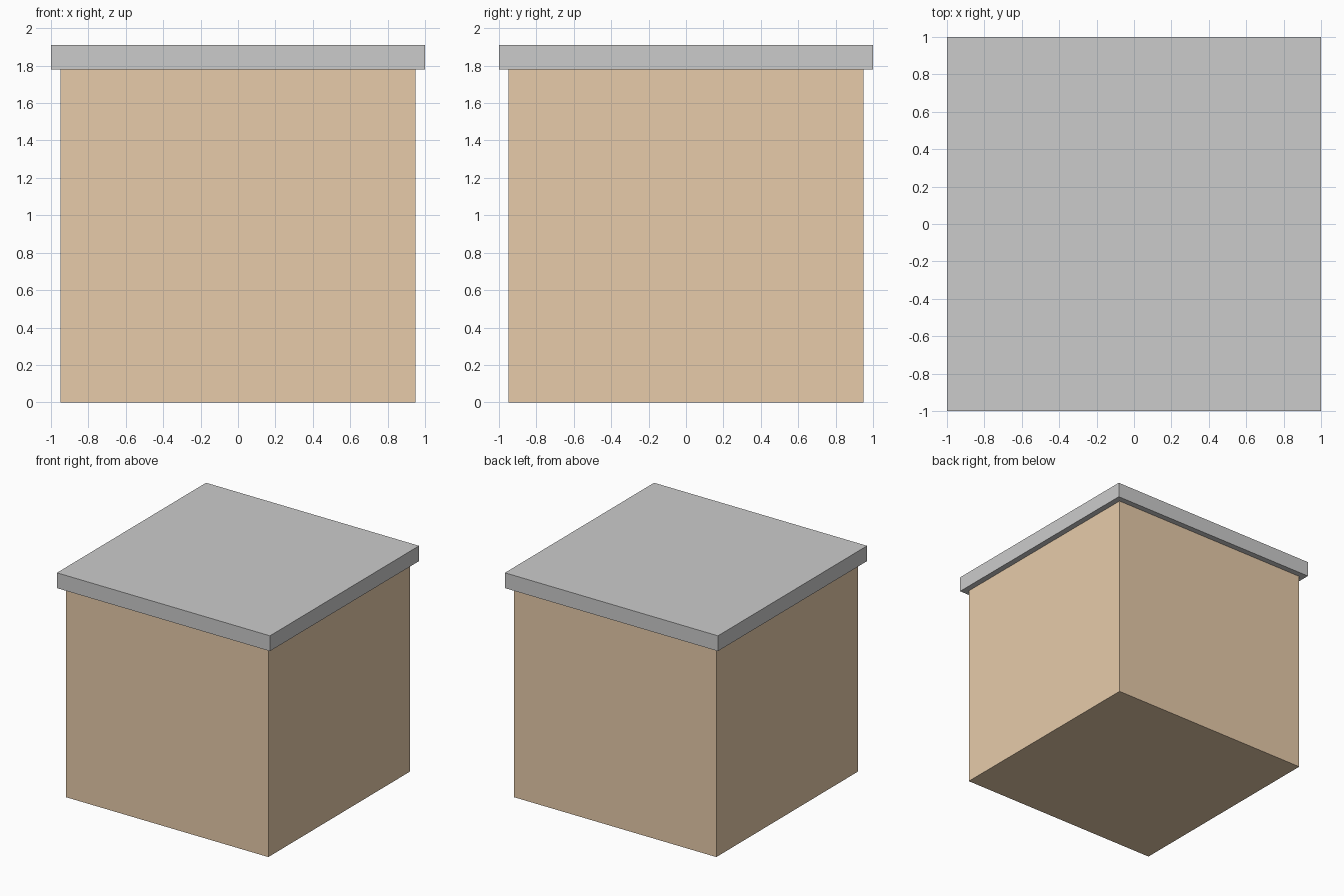
import bpy

if "Cube" in bpy.data.objects:
    bpy.data.objects.remove(bpy.data.objects["Cube"])

BODY_HALF, LID_HALF = 0.95, 1.0
LID_BOTTOM, LID_TOP = 1.78, 1.91


def box(name, half, z0, z1):
    """Square box spanning z0..z1, centred on the z axis."""
    bpy.ops.mesh.primitive_cube_add(size=1, location=(0, 0, (z0 + z1) / 2))
    obj = bpy.context.object
    obj.name = name
    obj.scale = (2 * half, 2 * half, z1 - z0)
    bpy.ops.object.transform_apply(location=False, rotation=False, scale=True)
    return obj


# Tan body
body = box("box_body", BODY_HALF, 0, LID_BOTTOM)
tan = bpy.data.materials.new("tan")
tan.diffuse_color = (0.8, 0.6, 0.4, 1)
tan.use_nodes = True
tan.node_tree.nodes["Principled BSDF"].inputs["Base Color"].default_value = tan.diffuse_color
body.data.materials.append(tan)

# Overhanging grey lid
box("lid", LID_HALF, LID_BOTTOM, LID_TOP)
